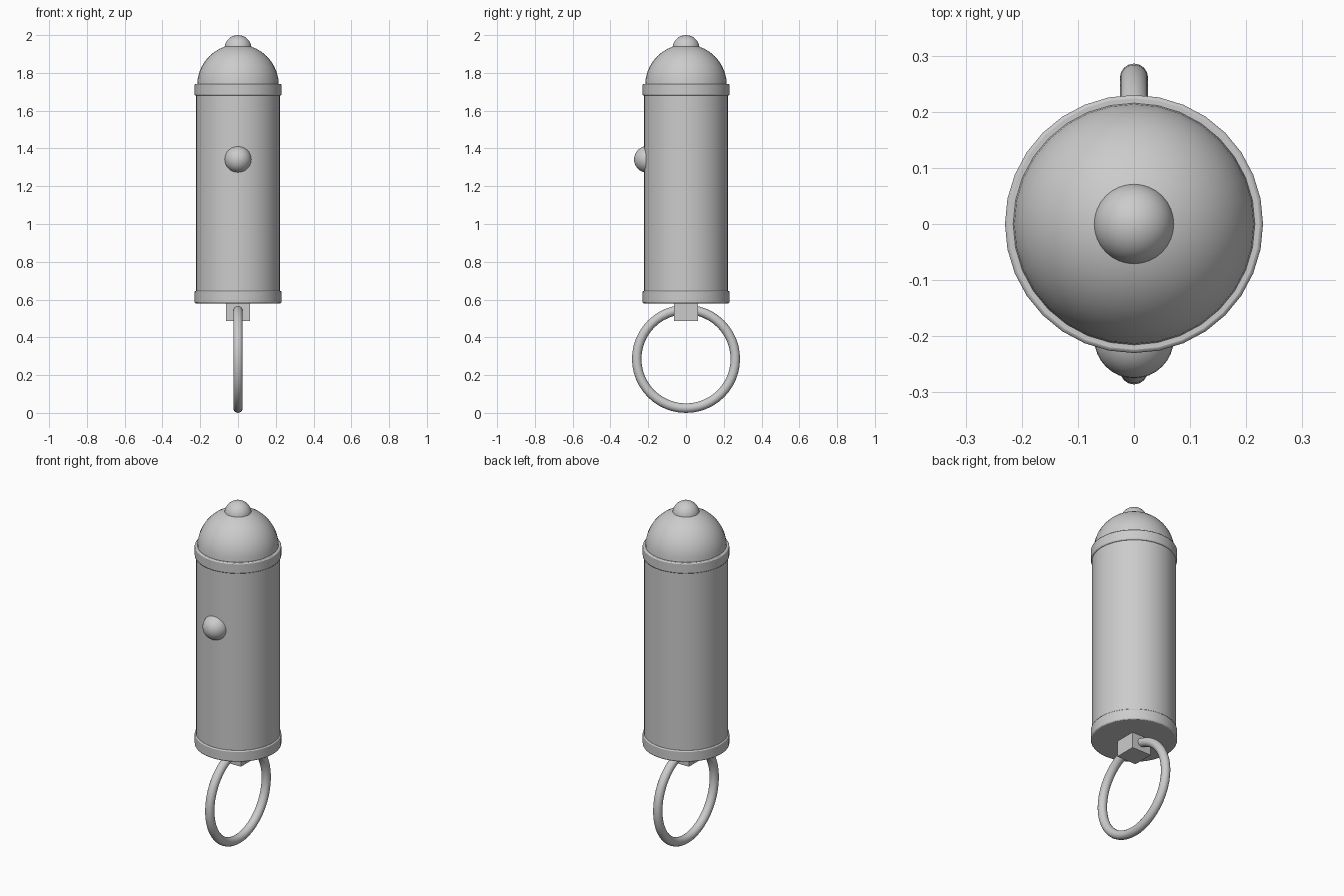
import bpy, math
from math import pi, sin, cos

if "Cube" in bpy.data.objects:
    bpy.data.objects.remove(bpy.data.objects["Cube"])


def finish(name, smooth=True):
    ob = bpy.context.object
    ob.name = name
    if smooth:
        bpy.ops.object.shade_smooth_by_angle(angle=math.radians(40))
    return ob


def cylinder(name, r, z0, z1):
    bpy.ops.mesh.primitive_cylinder_add(vertices=32, radius=r, depth=z1 - z0,
                                        location=(0, 0, (z0 + z1) / 2))
    return finish(name)


def ball(name, r, loc):
    bpy.ops.mesh.primitive_uv_sphere_add(segments=32, ring_count=16, radius=r, location=loc)
    return finish(name)


def lathe(name, profile, n=32):
    # open profile of (radius, z), ending in a pole on the axis
    verts = [(r * cos(2 * pi * i / n), r * sin(2 * pi * i / n), z)
             for r, z in profile[:-1] for i in range(n)]
    verts.append((0, 0, profile[-1][1]))
    rows = len(profile) - 1
    faces = [(j * n + i, j * n + (i + 1) % n, (j + 1) * n + (i + 1) % n, (j + 1) * n + i)
             for j in range(rows - 1) for i in range(n)]
    faces += [((rows - 1) * n + i, (rows - 1) * n + (i + 1) % n, len(verts) - 1) for i in range(n)]
    faces.append(tuple(reversed(range(n))))
    me = bpy.data.meshes.new(name)
    me.from_pydata(verts, [], faces)
    ob = bpy.data.objects.new(name, me)
    bpy.context.collection.objects.link(ob)
    bpy.ops.object.select_all(action='DESELECT')
    ob.select_set(True)
    bpy.context.view_layer.objects.active = ob
    return finish(name)


# Main barrel
cylinder("barrel", 0.223, 0.585, 1.735)

# End bands with softened rims
for name, z0, z1 in (("lower_band", 0.58, 0.645), ("upper_band", 1.68, 1.742)):
    band = cylinder(name, 0.23, z0, z1)
    bev = band.modifiers.new("soft_rim", 'BEVEL')
    bev.width = 0.006
    bev.segments = 2

# Domed cap and its knob
R = 0.216
lathe("dome_cap", [(R * cos(i * pi / 20), 1.735 + R * sin(i * pi / 20)) for i in range(11)])
ball("cap_knob", 0.072, (0, 0, 1.928))

# Push button on the front
ball("front_button", 0.071, (0, -0.204, 1.342))

# Lug and hanging ring
bpy.ops.mesh.primitive_cube_add(size=1, location=(0, 0, 0.55))
lug = finish("ring_lug", False)
lug.scale = (0.126, 0.126, 0.126)
bpy.ops.mesh.primitive_torus_add(major_radius=0.261, minor_radius=0.025, major_segments=48,
                                 minor_segments=16, location=(0, 0, 0.286),
                                 rotation=(0, pi / 2, 0))
finish("hanging_ring")
